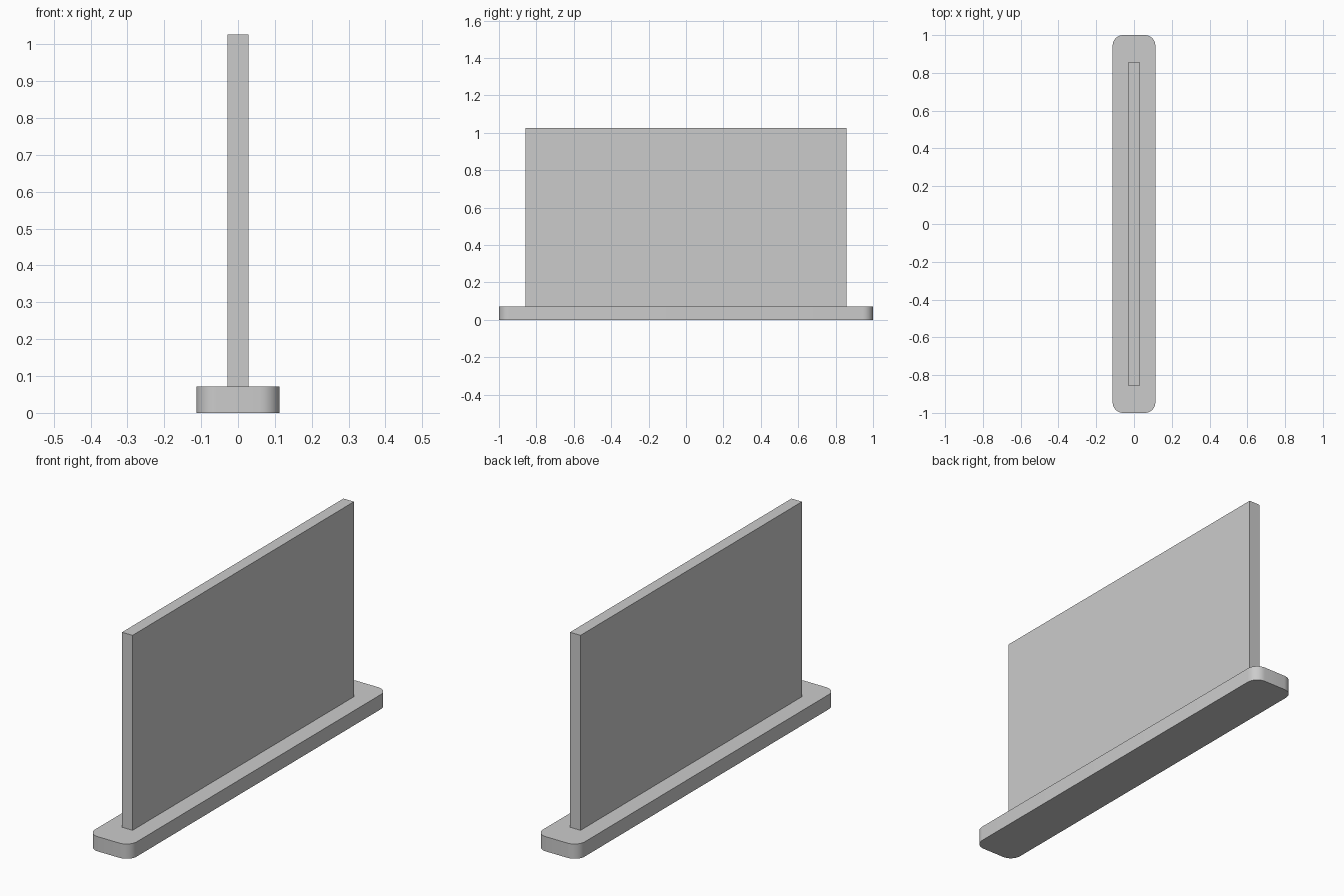
import bpy, bmesh
from math import pi, cos, sin

if "Cube" in bpy.data.objects:
    bpy.data.objects.remove(bpy.data.objects["Cube"])


def prism(name, outline, z0, z1):
    """Extrude a plan outline from z0 up to z1."""
    bm = bmesh.new()
    face = bm.faces.new([bm.verts.new((x, y, z0)) for x, y in outline])
    ext = bmesh.ops.extrude_face_region(bm, geom=[face], use_keep_orig=True)
    for v in ext["geom"]:
        if isinstance(v, bmesh.types.BMVert):
            v.co.z = z1
    bmesh.ops.recalc_face_normals(bm, faces=bm.faces)
    mesh = bpy.data.meshes.new(name)
    bm.to_mesh(mesh)
    bm.free()
    obj = bpy.data.objects.new(name, mesh)
    bpy.context.collection.objects.link(obj)
    return obj


def rounded_rect(hx, hy, r, steps=8):
    pts = []
    for i, (sx, sy) in enumerate([(1, 1), (-1, 1), (-1, -1), (1, -1)]):
        for k in range(steps + 1):
            a = (i + k / steps) * pi / 2
            pts.append((sx * (hx - r) + r * cos(a), sy * (hy - r) + r * sin(a)))
    return pts


# Long foot with rounded vertical corners
base = prism("base", rounded_rect(0.113, 1.0, 0.055), 0.0, 0.072)

# Thin upright panel standing on the foot
hx, hy = 0.0285, 0.857
panel = prism("upright_panel", [(hx, hy), (-hx, hy), (-hx, -hy), (hx, -hy)], 0.072, 1.027)

# Smooth the rounded corners only
bpy.ops.object.select_all(action='DESELECT')
base.select_set(True)
bpy.context.view_layer.objects.active = base
bpy.ops.object.shade_smooth_by_angle(angle=pi / 6)
